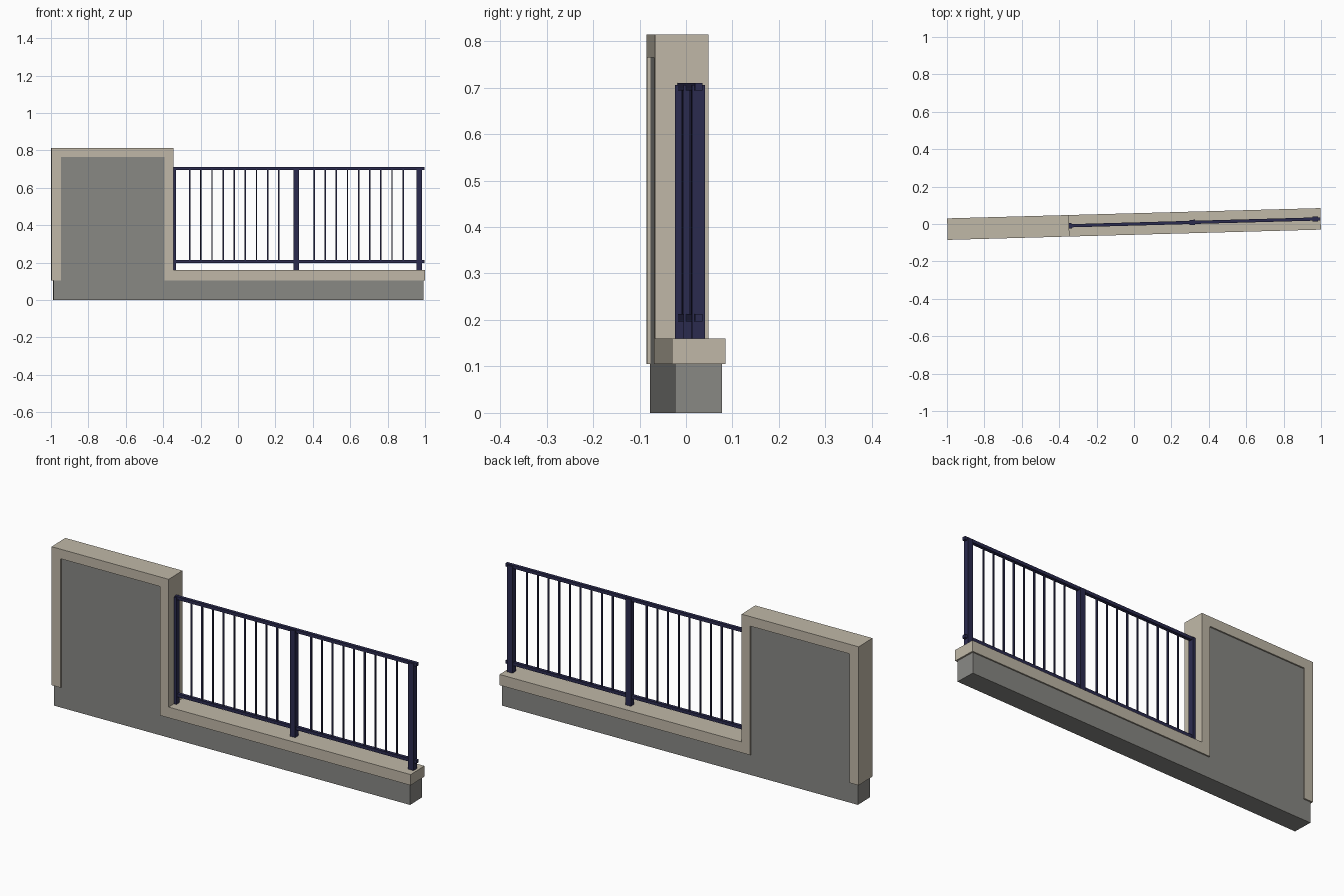
import bpy, bmesh, math
from mathutils import Matrix

if "Cube" in bpy.data.objects:
    bpy.data.objects.remove(bpy.data.objects["Cube"])

TURN = Matrix.Rotation(math.atan(0.0275), 4, 'Z')  # whole wall is slightly skewed


def material(name, rgb):
    m = bpy.data.materials.new(name)
    m.diffuse_color = (*rgb, 1)
    m.use_nodes = True
    m.node_tree.nodes["Principled BSDF"].inputs["Base Color"].default_value = m.diffuse_color
    return m


STONE = material("beige stone", (0.53, 0.48, 0.39))
RENDER = material("grey render", (0.25, 0.248, 0.232))
METAL = material("navy metal", (0.024, 0.024, 0.078))


def finish(name, bm, mat):
    bmesh.ops.recalc_face_normals(bm, faces=bm.faces)
    me = bpy.data.meshes.new(name)
    bm.to_mesh(me)
    bm.free()
    me.materials.append(mat)
    ob = bpy.data.objects.new(name, me)
    ob.matrix_world = TURN
    bpy.context.collection.objects.link(ob)
    return ob


def slab(name, outline, depth, mat):
    """Extrude an x-z outline symmetrically along y."""
    bm = bmesh.new()
    face = bm.faces.new([bm.verts.new((x, -depth / 2, z)) for x, z in outline])
    new = bmesh.ops.extrude_face_region(bm, geom=[face])["geom"]
    bmesh.ops.translate(bm, vec=(0, depth, 0),
                        verts=[v for v in new if isinstance(v, bmesh.types.BMVert)])
    return finish(name, bm, mat)


def box(name, x0, x1, depth, z0, z1, mat):
    return slab(name, [(x0, z0), (x1, z0), (x1, z1), (x0, z1)], depth, mat)


# Grey wall body: low plinth with a tall panel on the left
slab("wall_body", [(-0.989, 0), (0.99, 0), (0.99, 0.106), (-0.395, 0.106),
                   (-0.395, 0.765), (-0.948, 0.765), (-0.948, 0.106),
                   (-0.989, 0.106)], 0.101, RENDER)

# Stone coping: one stepped band around the tall panel and along the low wall
slab("stone_coping", [(-0.998, 0.105), (-0.948, 0.105), (-0.948, 0.765),
                      (-0.395, 0.765), (-0.395, 0.105), (0.998, 0.105),
                      (0.998, 0.16), (-0.347, 0.16), (-0.347, 0.814),
                      (-0.998, 0.814)], 0.115, STONE)

# Railing posts (the first is half set into the tall pillar)
for i, x in enumerate((-0.348, 0.312, 0.97)):
    box(f"railing_post_{i + 1}", x - 0.015, x + 0.015, 0.028, 0.155, 0.706, METAL)

# Horizontal rails
for name, z in (("bottom_rail", 0.197), ("top_rail", 0.694)):
    box(name, -0.352, 0.998, 0.017, z, z + 0.016, METAL)

# Thin balusters, nine in each bay
for bay, start in enumerate((-0.258, 0.407)):
    for i in range(9):
        x = start + i * 0.0595
        box(f"baluster_{bay + 1}_{i + 1}", x - 0.0035, x + 0.0035, 0.007,
            0.205, 0.702, METAL)
